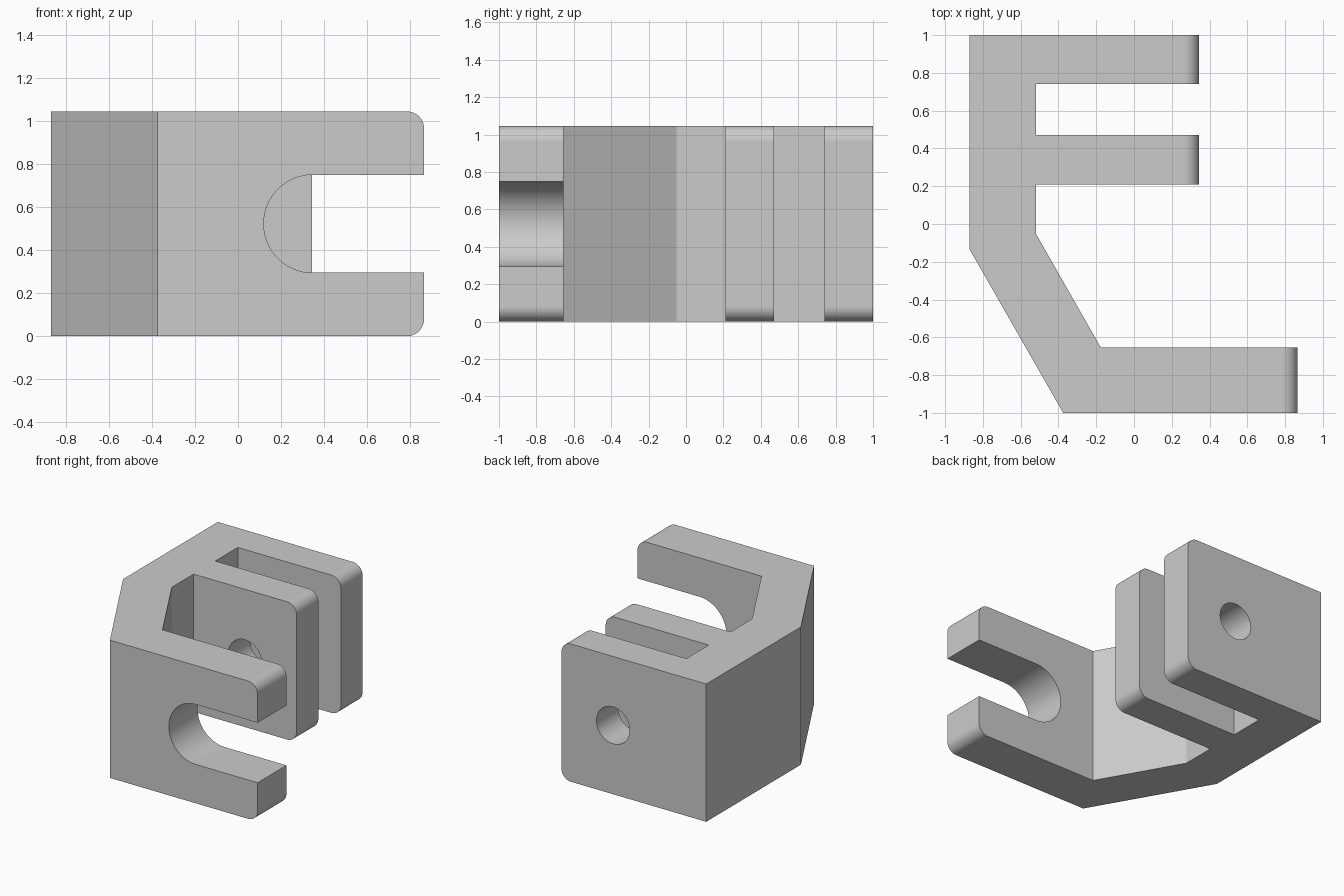
import bpy, bmesh
from math import pi, sin, cos
from mathutils import Vector

cube = bpy.data.objects.get("Cube")
if cube:
    bpy.data.objects.remove(cube)

HEIGHT = 1.045
MID = HEIGHT / 2
FILLET = 0.08
BACK, ARM_END, FRONT_END = -0.87, 0.345, 0.865

grey = bpy.data.materials.new("plain grey")
grey.use_nodes = True
colour = (0.6, 0.6, 0.6, 1)
grey.diffuse_color = colour
grey.node_tree.nodes["Principled BSDF"].inputs["Base Color"].default_value = colour


def prism(name, points, direction, round_ends=()):
    """Extrude a closed profile and round the horizontal edges at the given x."""
    bm = bmesh.new()
    face = bm.faces.new([bm.verts.new(p) for p in points])
    grown = bmesh.ops.extrude_face_region(bm, geom=[face])["geom"]
    bmesh.ops.translate(bm, vec=Vector(direction),
                        verts=[g for g in grown if isinstance(g, bmesh.types.BMVert)])
    bmesh.ops.recalc_face_normals(bm, faces=bm.faces)
    ends = [e for e in bm.edges
            if any(all(abs(v.co.x - x) < 1e-4 for v in e.verts) for x in round_ends)
            and abs(e.verts[0].co.z - e.verts[1].co.z) < 1e-4]
    if ends:
        bmesh.ops.bevel(bm, geom=ends, offset=FILLET, segments=12,
                        profile=0.5, affect='EDGES')
    mesh = bpy.data.meshes.new(name)
    bm.to_mesh(mesh)
    bm.free()
    mesh.materials.append(grey)
    obj = bpy.data.objects.new(name, mesh)
    bpy.context.collection.objects.link(obj)
    return obj


def arc(x, radius, start, end, steps, y):
    """Points of an arc in the xz plane, centred at mid height."""
    angles = [start + (end - start) * i / steps for i in range(steps + 1)]
    return [(x + radius * cos(a), y, MID + radius * sin(a)) for a in angles]


# Bracket body: two rear arms, a back wall, a slanted wall and a front arm
outline = [(BACK, 1), (ARM_END, 1), (ARM_END, 0.74), (-0.52, 0.74),
           (-0.52, 0.47), (ARM_END, 0.47), (ARM_END, 0.21), (-0.52, 0.21),
           (-0.52, -0.05), (-0.175, -0.655), (FRONT_END, -0.655),
           (FRONT_END, -1), (-0.375, -1), (BACK, -0.135)]
bracket = prism("bracket", [(x, y, 0) for x, y in outline], (0, 0, HEIGHT),
                (ARM_END, FRONT_END))

# Open round-ended slot in the front arm
radius = 0.2275
slot_points = arc(0.347, radius, pi / 2, 3 * pi / 2, 32, -1.2)
slot_points += [(1.2, -1.2, MID - radius), (1.2, -1.2, MID + radius)]
slot = prism("slot_cutter", slot_points, (0, 0.8, 0))

# Pin hole through both rear arms
pin_hole = prism("pin_hole_cutter", arc(-0.088, 0.14, 0, 2 * pi, 48, 0.1)[:-1],
                 (0, 1.1, 0))

bpy.context.view_layer.objects.active = bracket
for cutter in (slot, pin_hole):
    cutter.hide_render = True
    cut = bracket.modifiers.new(cutter.name, 'BOOLEAN')
    cut.operation = 'DIFFERENCE'
    cut.solver = 'EXACT'
    cut.object = cutter
    bpy.ops.object.modifier_apply(modifier=cut.name)
    bpy.data.objects.remove(cutter)

# Smooth only the fillets and round cuts, keep the walls flat
for poly in bracket.data.polygons:
    poly.use_smooth = abs(poly.normal.x) > 0.01 and abs(poly.normal.z) > 0.01
